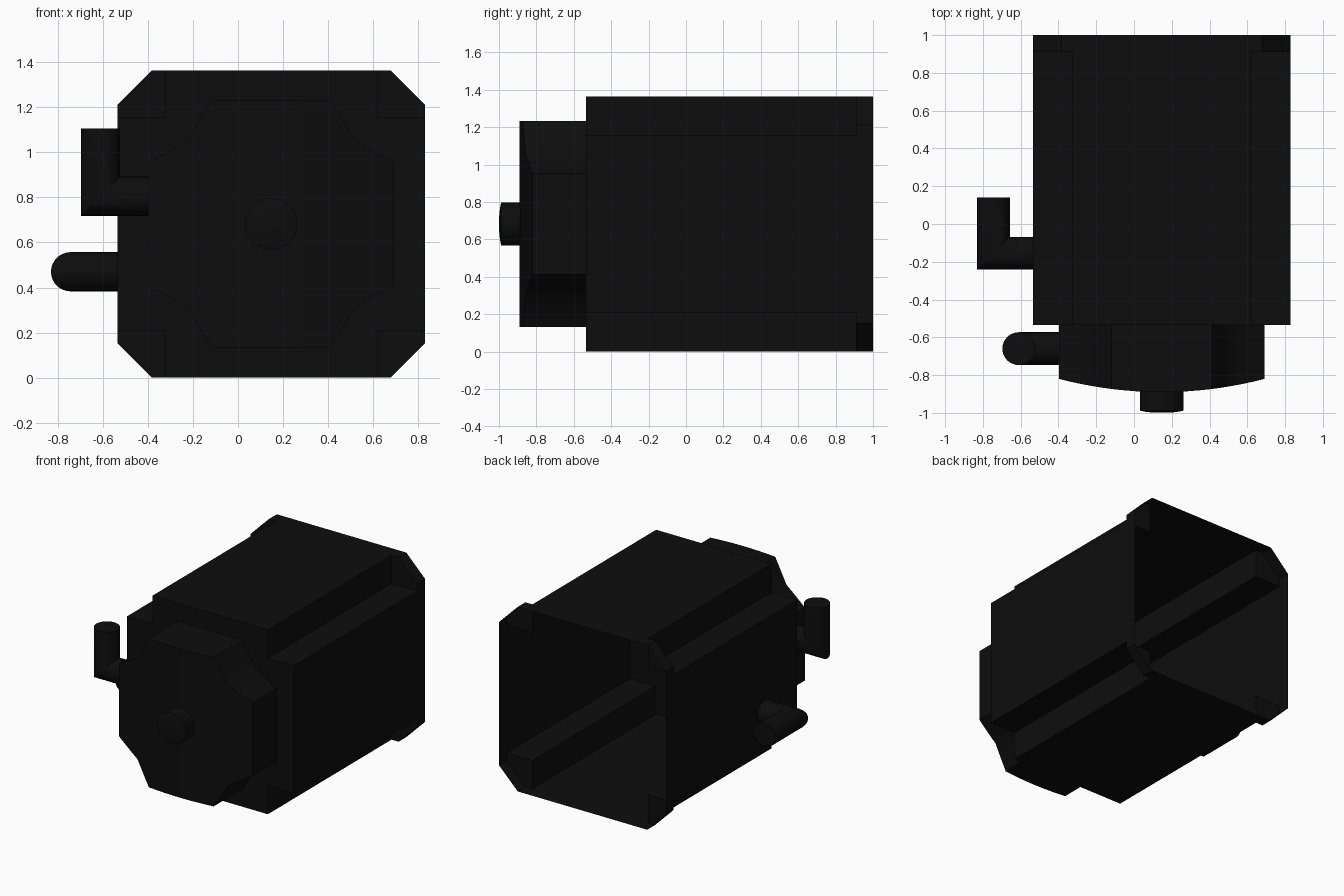
import bpy, bmesh, math
from mathutils import Vector

if "Cube" in bpy.data.objects:
    bpy.data.objects.remove(bpy.data.objects["Cube"], do_unlink=True)

black = bpy.data.materials.new("black_paint")
black.use_nodes = True
colour = (0.004, 0.004, 0.004, 1)
black.diffuse_color = colour
black.node_tree.nodes["Principled BSDF"].inputs["Base Color"].default_value = colour

CX, CZ = 0.147, 0.682       # motor axis
FRONT, BACK = -0.535, 1.0   # housing ends


def finish(bm, name, smooth=True):
    bmesh.ops.remove_doubles(bm, verts=bm.verts[:], dist=0.0005)
    bmesh.ops.recalc_face_normals(bm, faces=bm.faces[:])
    mesh = bpy.data.meshes.new(name)
    bm.to_mesh(mesh)
    bm.free()
    mesh.materials.append(black)
    obj = bpy.data.objects.new(name, mesh)
    bpy.context.collection.objects.link(obj)
    if smooth:
        bpy.ops.object.select_all(action="DESELECT")
        obj.select_set(True)
        bpy.context.view_layer.objects.active = obj
        bpy.ops.object.shade_smooth_by_angle(angle=math.radians(30))


def ring(bm, pts, y):
    return [bm.verts.new((CX + u, y, CZ + v)) for u, v in pts]


def bridge(bm, a, b):
    n = len(a)
    for i in range(n):
        j = (i + 1) % n
        bm.faces.new((a[i], a[j], b[j], b[i]))


def turned(pts):
    """Repeat one corner's points around the four corners."""
    out = []
    for _ in range(4):
        out += pts
        pts = [(-v, u) for u, v in pts]
    return out


# Housing: shell open at the back, notched corners, chamfered rear flange
H, NOTCH, CHAMFER, FLANGE = 0.682, 0.472, 0.53, 0.91
cross = turned([(H, NOTCH), (NOTCH, NOTCH), (NOTCH, H)])
octagon = turned([(H, NOTCH), (H, CHAMFER), (CHAMFER, H), (NOTCH, H)])
bm = bmesh.new()
front = ring(bm, cross, FRONT)
rear = ring(bm, cross, FLANGE)
rim = ring(bm, octagon, FLANGE)
bm.faces.new(front)
bridge(bm, front, rear)
bridge(bm, rim, ring(bm, octagon, BACK))
for k in range(4):
    bm.faces.new(rim[4 * k:4 * k + 4] + [rear[3 * k + 1]])
finish(bm, "housing", smooth=False)

# Front cover: concave corners and a face bowed across its width
W, BOW = 0.545, 0.07
outline = [(0, 0.55), (0.265, 0.55), (0.37, 0.375), (W, 0.27)]


def cover_height(u):
    for (u0, h0), (u1, h1) in zip(outline, outline[1:]):
        if abs(u) <= u1 + 1e-6:
            return h0 + (h1 - h0) * (abs(u) - u0) / (u1 - u0)


half = [0.066, 0.132, 0.199, 0.265, 0.318, 0.37, 0.43, 0.49, W]
bm = bmesh.new()
columns = []
for u in [-x for x in reversed(half)] + [0] + half:
    h, y = cover_height(u), -0.89 + BOW * (u / W) ** 2
    columns.append([bm.verts.new((CX + u, yy, CZ + v))
                    for yy, v in ((FRONT, h), (y, h), (y, -h), (FRONT, -h))])
for a, b in zip(columns, columns[1:]):
    for i in range(3):
        bm.faces.new((a[i], a[i + 1], b[i + 1], b[i]))
bm.faces.new(columns[0])
bm.faces.new(columns[-1])
finish(bm, "front_cover")


def circle(r, n=32):
    return [(r * math.cos(2 * math.pi * i / n), r * math.sin(2 * math.pi * i / n))
            for i in range(n)]


# Shaft stub with a slightly domed end
bm = bmesh.new()
rings = [ring(bm, circle(r), y) for r, y in
         ((0.116, -0.87), (0.116, -0.988), (0.08, -0.995), (0.04, -0.999))]
for a, b in zip(rings, rings[1:]):
    bridge(bm, a, b)
bm.faces.new(rings[-1])
finish(bm, "shaft_stub")


# Cable outlets: round pipes with a mitred right-angle bend
def elbow(name, start, corner, end, r=0.087):
    p = [Vector(q) for q in (start, corner, end)]
    d1, d2 = (p[1] - p[0]).normalized(), (p[2] - p[1]).normalized()
    normal = d1.cross(d2)
    s1, s2 = normal.cross(d1), normal.cross(d2)
    bm = bmesh.new()
    loops = [[bm.verts.new(c + normal * a + side * b) for a, b in circle(r)]
             for c, side in zip(p, (s1, s1 + s2, s2))]
    bridge(bm, loops[0], loops[1])
    bridge(bm, loops[1], loops[2])
    bm.faces.new(loops[2])
    finish(bm, name)


elbow("front_cable_outlet", (-0.395, -0.66, 0.805), (-0.61, -0.66, 0.805), (-0.61, -0.66, 1.105))
elbow("side_cable_outlet", (-0.535, -0.155, 0.47), (-0.743, -0.155, 0.47), (-0.743, 0.14, 0.47))
